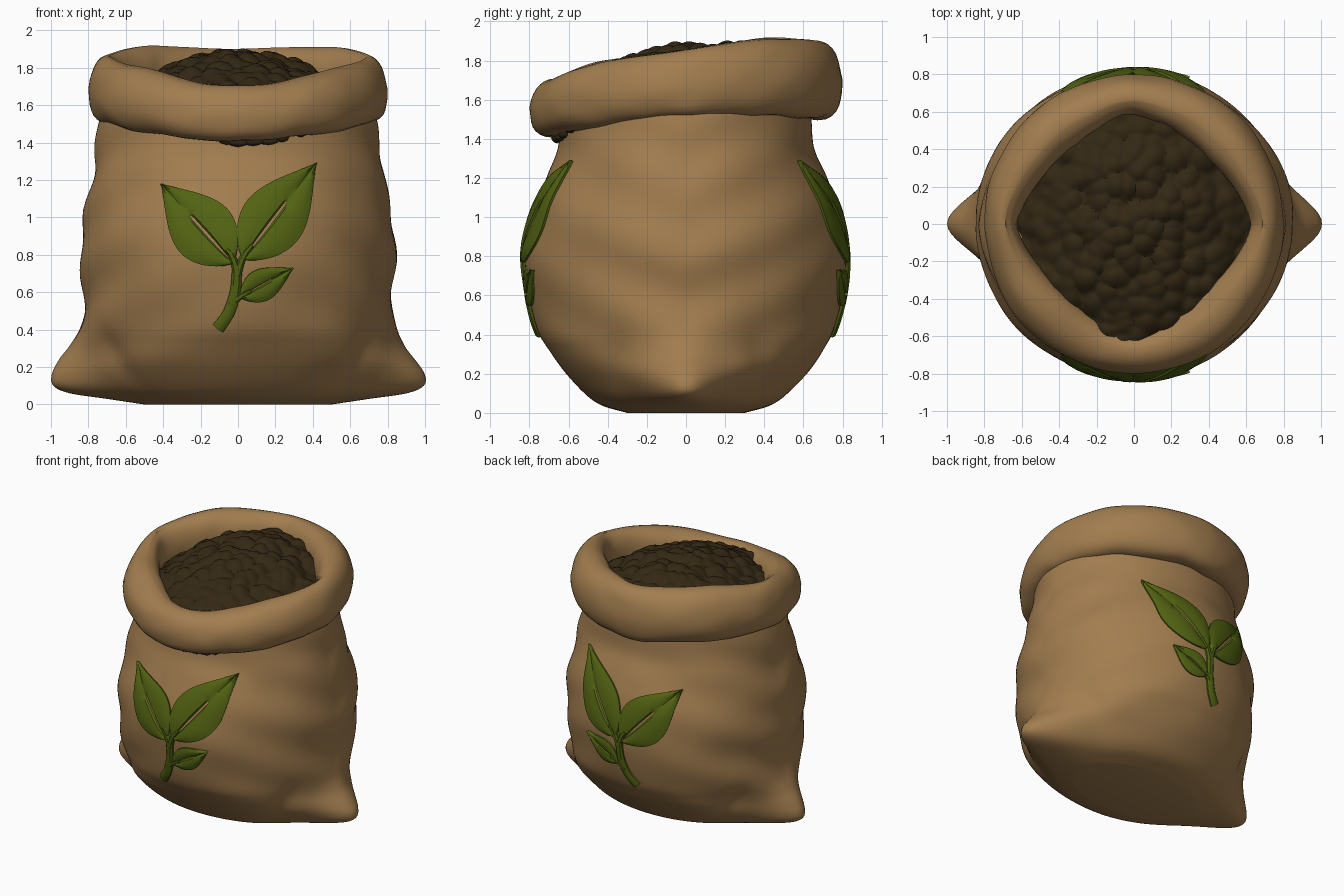
import bpy, bmesh, math, random
from mathutils import Vector, noise
from mathutils.bvhtree import BVHTree

if "Cube" in bpy.data.objects:
    bpy.data.objects.remove(bpy.data.objects["Cube"])

random.seed(4)


def material(name, col):
    m = bpy.data.materials.new(name)
    m.diffuse_color = (*col, 1)
    m.use_nodes = True
    m.node_tree.nodes["Principled BSDF"].inputs["Base Color"].default_value = m.diffuse_color
    return m


BURLAP = material("burlap tan", (0.36, 0.205, 0.078))
SOIL = material("dark soil", (0.034, 0.021, 0.007))
GREEN = material("leaf green", (0.085, 0.125, 0.006))


def finish(bm, name, mat, angle=60, recalc=True):
    if recalc:
        bmesh.ops.recalc_face_normals(bm, faces=bm.faces)
    me = bpy.data.meshes.new(name)
    bm.to_mesh(me)
    ob = bpy.data.objects.new(name, me)
    bpy.context.collection.objects.link(ob)
    me.materials.append(mat)
    bpy.ops.object.select_all(action='DESELECT')
    bpy.context.view_layer.objects.active = ob
    ob.select_set(True)
    bpy.ops.object.shade_smooth_by_angle(angle=math.radians(angle))
    return ob


def skin(bm, rows, closed_u=True, closed_v=False):
    """Join rows of points with quads."""
    vs = [[bm.verts.new(p) for p in r] for r in rows]
    n, m = len(vs), len(vs[0])
    for i in range(n if closed_v else n - 1):
        for j in range(m if closed_u else m - 1):
            a, b = vs[i], vs[(i + 1) % n]
            k = (j + 1) % m
            bm.faces.new((a[j], a[k], b[k], b[j]))
    return vs


def catmull(p, steps):
    out = []
    for i in range(len(p) - 1):
        a, b, c, d = (Vector(p[min(max(i + k, 0), len(p) - 1)]) for k in (-1, 0, 1, 2))
        for s in range(steps):
            t = s / steps
            out.append(0.5 * (2 * b + (c - a) * t + (2 * a - 5 * b + 4 * c - d) * t * t
                              + (3 * b - a - 3 * c + d) * t ** 3))
    return out + [Vector(p[-1])]


# Sack body: height, half width, half depth, extra length of the tied corner
PROFILE = [(0, .5, .3, 0), (.03, .62, .41, .08), (.06, .68, .47, .22), (.1, .73, .52, .26),
           (.16, .77, .58, .23), (.23, .80, .64, .16), (.32, .82, .70, .065),
           (.42, .83, .755, .01), (.6, .83, .80, 0), (.8, .835, .82, 0), (1, .825, .79, 0),
           (1.2, .785, .72, 0), (1.35, .765, .655, 0), (1.5, .745, .64, 0), (1.62, .72, .64, 0)]
SEG = 128
rows = []
for z, a, b, ear in catmull(PROFILE, 5):
    row = []
    for j in range(SEG):
        t = 2 * math.pi * j / SEG
        c, s = math.cos(t), math.sin(t)
        off = math.acos(min(1, abs(c)))            # angle away from the nearest side
        corner = ear * math.exp(-(off / .36) ** 2)
        # slanting folds on the flanks, fading to the front, back, floor and neck
        fade = min(1, z / .25) * min(1, max(0, (1.6 - z) / .3))
        fold = .011 * math.sin(17 * z - 5 * off + (1 if c > 0 else 2.5)) * abs(c) ** 1.2 * fade
        fold += .012 * noise.noise((c * 2, s * 2, z * 3)) * fade
        # crease running up and inward from each corner
        fold -= .02 * math.exp(-((off - .55 - .8 * (.35 - z)) / .12) ** 2) * \
            math.exp(-((z - .27) / .14) ** 2)
        row.append(((a + fold) * c + math.copysign(corner, c), (b + fold) * s, max(z, 0)))
    rows.append(row)
bm = bmesh.new()
vs = skin(bm, rows)
bm.faces.new(vs[0])
bm.faces.new(vs[-1])
bmesh.ops.recalc_face_normals(bm, faces=bm.faces)
tree = BVHTree.FromBMesh(bm)
finish(bm, "sack_body", BURLAP, 70)

# Rolled cuff: tilted thick ring with a diamond-shaped mouth
rows = []
for j in range(SEG):
    t = 2 * math.pi * j / SEG
    c, s = math.cos(t), math.sin(t)
    wob = noise.noise((c * 2.2, s * 2.2, 5))
    top = 1.86 + .095 * s - .055 * s * s + .03 * (c * s) ** 2 * 2 + .014 * wob
    low = 1.515 + .045 * s - .06 * s * s + .012 * noise.noise((c * 3, s * 3, 9))
    inner = (abs(c / .625) ** 1.45 + abs(s / .575) ** 1.45) ** (-1 / 1.45)
    outer = .80 + .012 * noise.noise((c * 2, s * 2, 1))
    row = []
    for k in range(28):
        q = 2 * math.pi * k / 28
        cq, sq = math.cos(q), math.sin(q)
        u = math.copysign(abs(cq) ** .8, cq)
        w = math.copysign(abs(sq) ** .85, sq)
        r = (inner + outer) / 2 + u * (outer - inner) / 2
        if cq > 0 and w > 0:
            r -= .025 * w                           # outer side leans inward at the top
        r += .007 * noise.noise((c * 4, s * 4, w * 2))
        row.append((r * c, r * s, (top + low) / 2 + w * (top - low) / 2))
    rows.append(row)
bm = bmesh.new()
skin(bm, rows, True, True)
finish(bm, "rolled_cuff", BURLAP, 70)

# Soil mound: disc with a clod-like surface
rows = []
for i in range(1, 61):
    r = .69 * i / 60
    row = []
    for j in range(160):
        t = 2 * math.pi * j / 160
        x, y = r * math.cos(t), r * math.sin(t)
        d = noise.voronoi(Vector((x * 11, y * 11, 0)))[0]
        z = 1.865 + .10 * y - .6 * x * x - .34 * y * y
        z += .06 * (.5 - min(d[0], .9) ** 2) + .025 * noise.noise((x * 5, y * 5, 2))
        row.append((x, y, z))
    rows.append(row)
bm = bmesh.new()
vs = skin(bm, rows)
bm.faces.new(vs[0])
for f in bm.faces:
    if f.normal.z < 0:
        f.normal_flip()
bm.normal_update()
for f in bm.faces:
    if f.normal.z < 0:
        f.normal_flip()
finish(bm, "soil_mound", SOIL, 50, False)


def on_sack(x, z, side, h):
    """Point at height h above the sack surface, front (-1) or back (1)."""
    loc, nor, _, _ = tree.ray_cast(Vector((x, side * 2, z)), Vector((0, -side, 0)))
    return loc + nor * h


# Soil crumbs caught under the front of the cuff
bm = bmesh.new()
for x, z, w in [(-.52, 1.535, .03), (-.28, 1.445, .03), (-.06, 1.41, .04), (0, 1.40, .06),
                (.08, 1.405, .06), (.16, 1.41, .06), (.23, 1.425, .04), (.33, 1.45, .03),
                (.42, 1.47, .04), (.57, 1.51, .04)]:
    p = on_sack(x, z, -1, .012)
    new = bmesh.ops.create_icosphere(bm, subdivisions=2, radius=1)["verts"]
    for v in new:
        k = 1 + .2 * noise.noise(v.co * 2 + p * 9)
        v.co = p + Vector((v.co.x * w, v.co.y * .03, v.co.z * .022)) * k
finish(bm, "soil_crumbs", SOIL)


def leaf(bm, base, tip, half, side):
    base, tip = Vector(base), Vector(tip)
    d = tip - base
    nrm = Vector((-d.y, d.x)).normalized()
    # across the leaf: position and height; the middle is a groove
    across = [(-1, -.02), (-1, .012), (-.75, .02), (-.4, .023), (-.1, .014), (0, .01)]
    across += [(-u, h) for u, h in across[-2::-1]]
    rows = []
    for i in range(25):
        t = i / 24
        w = half * max(.01, math.sin(math.pi * t ** .75)) * (1.0 + .1 * math.sin(math.pi * t))
        row = []
        for u, h in across:
            if abs(u) < .05 and .08 < t < .6:
                h = -.012                            # slit showing the sack
            q = base + d * t + nrm * u * w
            row.append(on_sack(q.x, q.y, side, h))
        rows.append(row)
    skin(bm, rows, False)


def stem(bm, pts, w0, w1, side):
    path = catmull([(x, z, 0) for x, z in pts], 6)
    rows = []
    for i, p in enumerate(path):
        a, b = path[max(i - 1, 0)], path[min(i + 1, len(path) - 1)]
        n = Vector((-(b - a).y, (b - a).x, 0)).normalized()
        w = w0 + (w1 - w0) * i / (len(path) - 1)
        rows.append([on_sack(p.x + n.x * w * u, p.y + n.y * w * u, side, h)
                     for u, h in ((-1, -.02), (-1, .012), (-.5, .024), (.5, .024), (1, .012), (1, -.02))])
    vs = skin(bm, rows, False)
    bm.faces.new(vs[0])
    bm.faces.new(vs[-1])


# Sprout emblem on the front, repeated on the back
for side, name in ((-1, "front"), (1, "back")):
    bm = bmesh.new()
    leaf(bm, (-.025, .755), (-.405, 1.175), .155, side)
    leaf(bm, (.025, .775), (.412, 1.285), .155, side)
    leaf(bm, (.01, .575), (.29, .73), .078, side)
    stem(bm, [(-.105, .41), (-.05, .49), (-.015, .6), (-.005, .72)], .034, .026, side)
    stem(bm, [(-.008, .68), (-.012, .74), (-.035, .80), (-.06, .83)], .026, .012, side)
    stem(bm, [(-.008, .68), (.008, .74), (.035, .80), (.075, .85)], .026, .012, side)
    stem(bm, [(-.025, .55), (.02, .585), (.07, .61)], .02, .012, side)
    bm.normal_update()
    for f in bm.faces:
        if f.normal.y * side < 0:
            f.normal_flip()
    finish(bm, "sprout_" + name, GREEN, 40, False)
